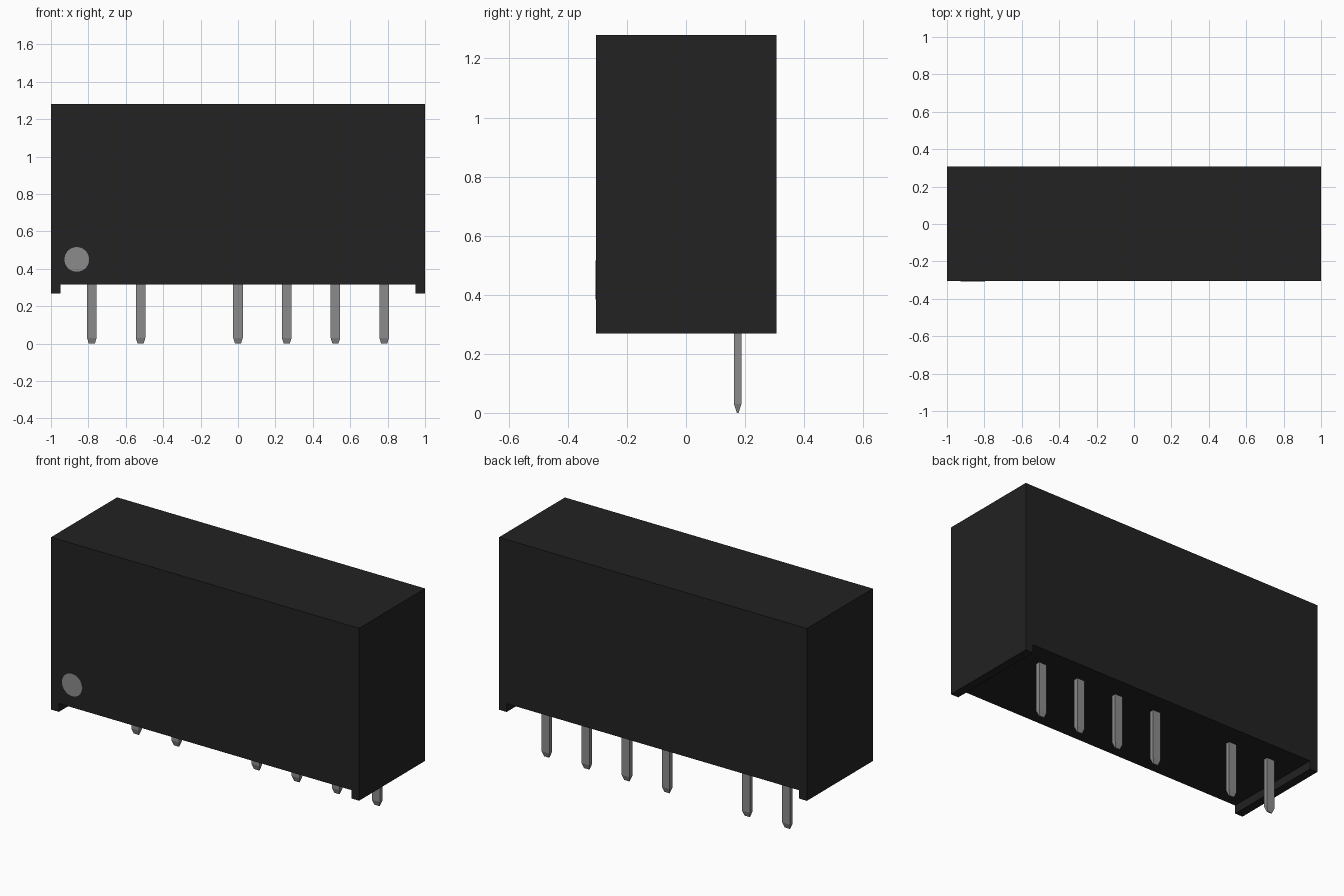
import bpy, bmesh, math
from mathutils import Matrix

cube = bpy.data.objects.get("Cube")
if cube:
    bpy.data.objects.remove(cube, do_unlink=True)


def material(name, value, roughness):
    mat = bpy.data.materials.new(name)
    mat.use_nodes = True
    colour = (value, value, value, 1.0)
    mat.diffuse_color = colour
    bsdf = mat.node_tree.nodes["Principled BSDF"]
    bsdf.inputs["Base Color"].default_value = colour
    bsdf.inputs["Roughness"].default_value = roughness
    return mat


def add_object(name, bm, mat):
    bmesh.ops.recalc_face_normals(bm, faces=bm.faces)
    mesh = bpy.data.meshes.new(name)
    bm.to_mesh(mesh)
    bm.free()
    mesh.materials.append(mat)
    obj = bpy.data.objects.new(name, mesh)
    bpy.context.collection.objects.link(obj)
    return obj


black = material("black plastic", 0.016, 0.6)
grey = material("grey metal", 0.26, 0.5)

# Case: front outline with a short foot at each end, extruded through the depth
FRONT, BACK = -0.305, 0.307
TOP, UNDERSIDE, FOOT = 1.28, 0.317, 0.268
half = [(0.95, UNDERSIDE), (0.95, FOOT), (1.0, FOOT), (1.0, TOP)]
outline = half + [(-x, z) for x, z in reversed(half)]
bm = bmesh.new()
face = bm.faces.new([bm.verts.new((x, FRONT, z)) for x, z in outline])
ext = bmesh.ops.extrude_face_region(bm, geom=[face])
moved = [v for v in ext["geom"] if isinstance(v, bmesh.types.BMVert)]
bmesh.ops.translate(bm, verts=moved, vec=(0, BACK - FRONT, 0))
add_object("case", bm, black)

# Round marker for the first pin, a thin disc on the front
bm = bmesh.new()
bmesh.ops.create_cone(bm, cap_ends=True, segments=32, radius1=0.066, radius2=0.066,
                      depth=0.004, matrix=Matrix.Rotation(math.pi / 2, 4, "X"))
marker = add_object("pin_one_marker", bm, grey)
marker.location = (-0.862, FRONT, 0.45)

# Flat pins with tapered tips; one place in the row is left empty
PITCH, PIN_Y = 0.2605, 0.175
# each section: height, half width, half thickness
sections = [(0.0, 0.016, 0.003), (0.03, 0.0255, 0.0125), (0.36, 0.0255, 0.0125)]
for number, step in enumerate((-3, -2, 0, 1, 2, 3), start=1):
    bm = bmesh.new()
    rings = [[bm.verts.new((sx * w, sy * t, z))
              for sx, sy in ((-1, -1), (1, -1), (1, 1), (-1, 1))]
             for z, w, t in sections]
    for low, high in zip(rings, rings[1:]):
        for i in range(4):
            j = (i + 1) % 4
            bm.faces.new((low[i], low[j], high[j], high[i]))
    bm.faces.new(rings[0])
    bm.faces.new(rings[-1])
    pin = add_object(f"pin_{number}", bm, grey)
    pin.location = (step * PITCH, PIN_Y, 0)
